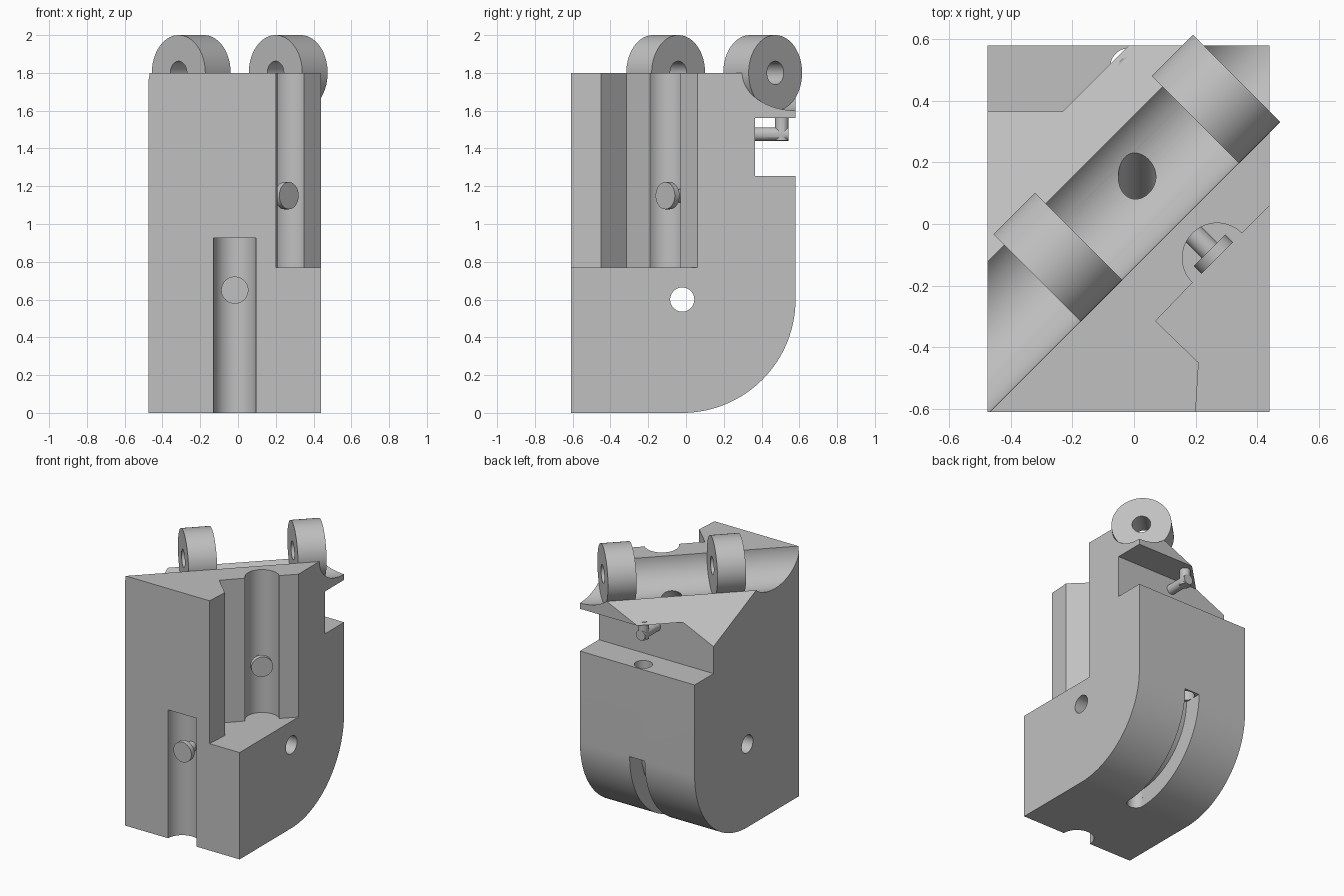
import bpy, bmesh
from math import sin, cos, radians, sqrt
from mathutils import Matrix, Vector

if "Cube" in bpy.data.objects:
    bpy.data.objects.remove(bpy.data.objects["Cube"], do_unlink=True)

grey = bpy.data.materials.new("plain grey")
grey.use_nodes = True
colour = (0.53, 0.53, 0.53, 1)
grey.diffuse_color = colour
grey.node_tree.nodes["Principled BSDF"].inputs["Base Color"].default_value = colour

MID = -0.017                       # centre plane of the block in x
PIVOT = Vector((MID, -0.02, 0.6))  # cross hole and centre of the rounded corner
DIAG = Vector((1, 1, 0)).normalized()
ACROSS = Vector((-1, 1, 0)).normalized()
X, Y, Z = Vector((1, 0, 0)), Vector((0, 1, 0)), Vector((0, 0, 1))


def arc(centre, r, start, end, n=32):
    """Points on an arc, angles in degrees."""
    steps = [radians(start + (end - start) * i / n) for i in range(n + 1)]
    return [(centre[0] + r * cos(a), centre[1] + r * sin(a)) for a in steps]


def prism(name, points, u, v, w, low, high):
    """Extrude a 2D outline in the u, v plane from low to high along w."""
    bm = bmesh.new()
    verts = [bm.verts.new(u * a + v * b + w * low) for a, b in points]
    face = bm.faces.new(verts)
    moved = bmesh.ops.extrude_face_region(bm, geom=[face])["geom"]
    bmesh.ops.translate(bm, vec=w * (high - low),
                        verts=[g for g in moved if isinstance(g, bmesh.types.BMVert)])
    bmesh.ops.recalc_face_normals(bm, faces=bm.faces)
    return finish(name, bm)


def rod(name, start, end, r, sides=48):
    """Cylinder between two points."""
    start, end = Vector(start), Vector(end)
    axis = end - start
    bm = bmesh.new()
    place = Matrix.Translation((start + end) / 2) @ axis.to_track_quat("Z", "Y").to_matrix().to_4x4()
    bmesh.ops.create_cone(bm, cap_ends=True, segments=sides, radius1=r, radius2=r,
                          depth=axis.length, matrix=place)
    return finish(name, bm)


def finish(name, bm):
    mesh = bpy.data.meshes.new(name)
    bm.to_mesh(mesh)
    bm.free()
    mesh.materials.append(grey)
    obj = bpy.data.objects.new(name, mesh)
    bpy.context.collection.objects.link(obj)
    return obj


def select(obj):
    bpy.ops.object.select_all(action="DESELECT")
    obj.select_set(True)
    bpy.context.view_layer.objects.active = obj


def boolean(target, tool, operation="DIFFERENCE"):
    select(target)
    mod = target.modifiers.new("cut", "BOOLEAN")
    mod.operation, mod.solver, mod.object = operation, "EXACT", tool
    bpy.ops.object.modifier_apply(modifier=mod.name)
    bpy.data.objects.remove(tool, do_unlink=True)


# Block: side profile with a rounded lower back corner and a back notch
profile = [(-0.61, 0)] + arc((-0.02, 0.6), 0.6, -90, 0)
profile += [(0.58, 1.255), (0.365, 1.255), (0.365, 1.56), (0.58, 1.56), (0.58, 1.8), (-0.61, 1.8)]
block = prism("block", profile, Y, Z, X, -0.475, 0.44)

# Sloped chamfer on the back corner, then the diagonal trough
boolean(block, prism("chamfer", [(0, 1.831), (1.2, 1.06), (1.2, 2.2), (0, 2.2)],
                     ACROSS, Z, DIAG, -2, 2))
axis_point = ACROSS * (0.14 / sqrt(2)) + Z * 1.8
boolean(block, rod("trough", axis_point - DIAG * 1.5, axis_point + DIAG * 1.5, 0.199, 96))

# Stepped pocket on the front corner with a half-round channel
pocket = [(0.2, -0.8), (0.2, -0.61), (0.21, -0.45), (0.07, -0.315)]
pocket += arc((0.27, -0.11), 0.113, 225, 45)
pocket += [(0.44, 0.06), (0.7, 0.32), (0.7, -0.8)]
boolean(block, prism("pocket", pocket, X, Y, Z, 0.77, 2.2))

# Half-round channel in the lower front
boolean(block, rod("front_channel", (MID, -0.61, -0.1), (MID, -0.61, 0.925), 0.113))

# Cross hole, slanted hole in the trough and upright hole in the back shelf
boolean(block, rod("cross_hole", PIVOT - X, PIVOT + X, 0.064))
slant = Vector((0, -sin(radians(34)), -cos(radians(34))))
mouth = Vector((0.01, 0.15, 1.6))
boolean(block, rod("slanted_hole", mouth - slant * 0.3, mouth + slant * 0.75, 0.061))
boolean(block, rod("shelf_hole", (MID, 0.51, 0.55), (MID, 0.51, 1.4), 0.06))

# Curved slot around the rounded corner, with a round lower end
pivot_2d = (PIVOT.y, PIVOT.z)
slot = arc(pivot_2d, 0.68, -88, 0) + arc(pivot_2d, 0.47, 0, -88)
boolean(block, prism("curved_slot", slot, Y, Z, X, MID - 0.06, MID + 0.06))
boolean(block, rod("slot_end", (MID, 0, -0.1), (MID, 0, 0.131), 0.06))

parts = [block]

# Two hinge rings lying in the trough
for name, along in (("front_ring", -0.251), ("back_ring", 0.475)):
    centre = axis_point + DIAG * along
    ring = rod(name, centre - DIAG * 0.095, centre + DIAG * 0.095, 0.2, 96)
    boolean(ring, rod("bore", centre - DIAG, centre + DIAG, 0.062))
    parts.append(ring)

# Headed pegs standing in the two half-round channels
for name, face, out in (("front_peg", Vector((MID, -0.609, 0.65)), -Y),
                        ("pocket_peg", Vector((0.27, -0.11, 1.15)), -ACROSS)):
    peg = rod(name, face, face - out * 0.035, 0.072)
    boolean(peg, rod("stem", face - out * 0.02, face - out * 0.14, 0.036), "UNION")
    parts.append(peg)

# Bent guide bar under the back overhang
hook = rod("guide_bar", (MID, 0.33, 1.476), (MID, 0.543, 1.476), 0.036, 32)
boolean(hook, rod("upright", (MID, 0.507, 1.443), (MID, 0.507, 1.575), 0.0355, 32), "UNION")
parts.append(hook)

for part in parts:
    select(part)
    bpy.ops.object.shade_smooth_by_angle(angle=radians(30))
